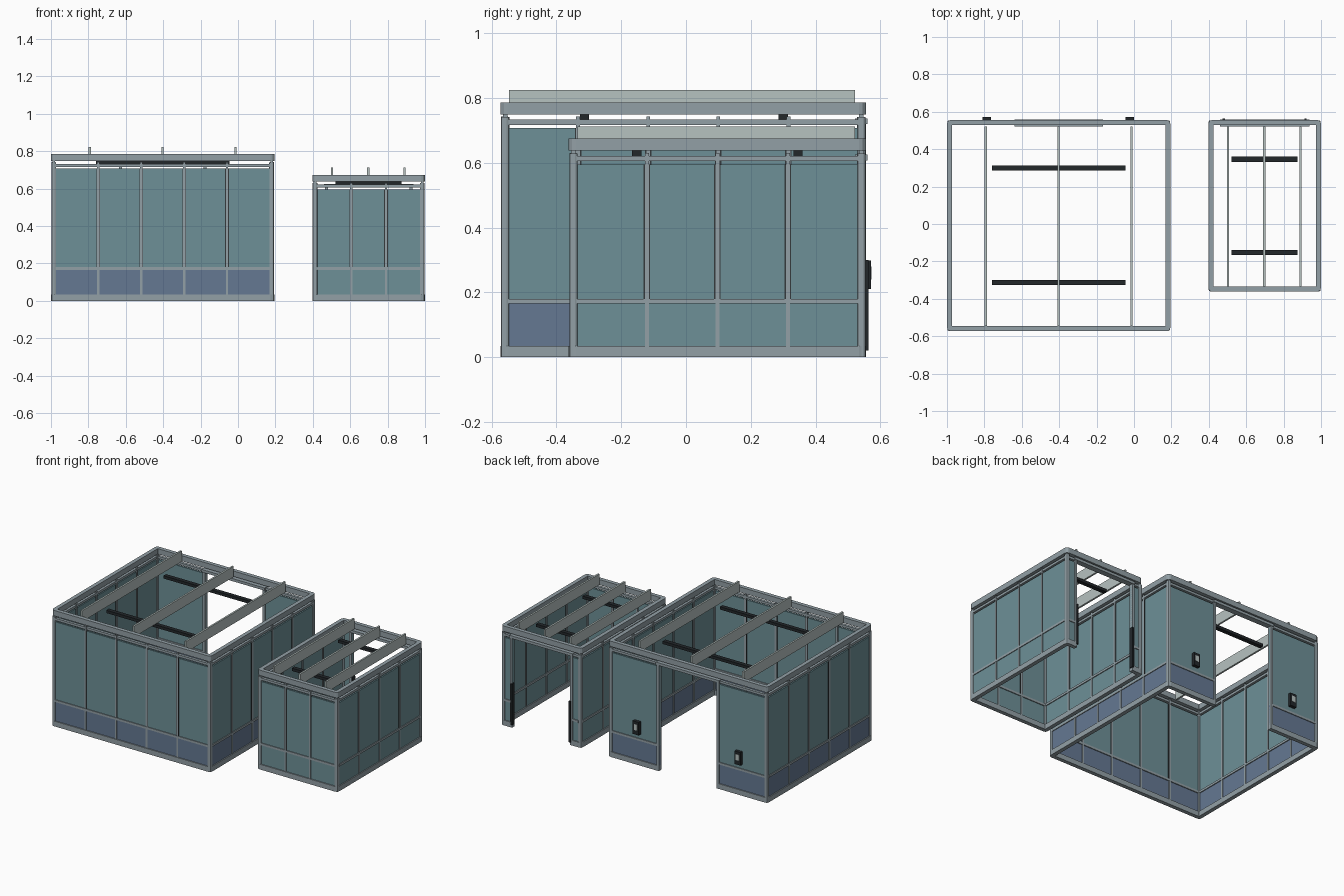
import bpy, bmesh, math

if "Cube" in bpy.data.objects:
    bpy.data.objects.remove(bpy.data.objects["Cube"])


def material(name, col):
    m = bpy.data.materials.new(name)
    m.diffuse_color = (*col, 1)
    m.use_nodes = True
    m.node_tree.nodes["Principled BSDF"].inputs["Base Color"].default_value = m.diffuse_color
    return m


GREY = material("grey aluminium", (0.29, 0.35, 0.38))
TEAL = material("teal glass", (0.155, 0.28, 0.31))
BLUE = material("blue panel", (0.13, 0.19, 0.29))
PALE = material("pale beam", (0.47, 0.54, 0.53))
DARK = material("dark rubber", (0.035, 0.042, 0.046))
BLACK = material("black fitting", (0.016, 0.02, 0.023))


def finish(bm, name, mat):
    bmesh.ops.recalc_face_normals(bm, faces=bm.faces)
    me = bpy.data.meshes.new(name)
    bm.to_mesh(me)
    bm.free()
    me.materials.append(mat)
    ob = bpy.data.objects.new(name, me)
    bpy.context.collection.objects.link(ob)
    return ob


def box(name, mat, x, y, z, bevel=0):
    """Box from (min, max) pairs."""
    bm = bmesh.new()
    bmesh.ops.create_cube(bm, size=1)
    for v in bm.verts:
        v.co = [(a + b) / 2 + c * abs(b - a) for (a, b), c in zip((x, y, z), v.co)]
    if bevel:
        edges = [e for e in bm.edges
                 if abs(e.verts[0].co.z - e.verts[1].co.z) > 1e-4]
        bmesh.ops.bevel(bm, geom=edges, offset=bevel, segments=2,
                        profile=0.5, affect='EDGES')
    return finish(bm, name, mat)


def outline(x0, x1, y0, y1, r):
    """Rounded rectangle, starting and ending on the back side."""
    pts = []
    for cx, cy, a in ((x0 + r, y1 - r, 90), (x0 + r, y0 + r, 180),
                      (x1 - r, y0 + r, 270), (x1 - r, y1 - r, 360)):
        for i in range(4):
            t = math.radians(a + 30 * i)
            pts.append((cx + r * math.cos(t), cy + r * math.sin(t)))
    return pts


def frame(name, x0, x1, y0, y1, z0, z1, w=0.027, door=None):
    """Rounded frame rail, open at the back where a door is given."""
    outer = outline(x0, x1, y0, y1, 0.022)
    inner = outline(x0 + w, x1 - w, y0 + w, y1 - w, 0.003)
    if door:
        outer = [(door[0], y1)] + outer + [(door[1], y1)]
        inner = [(door[0], y1 - w)] + inner + [(door[1], y1 - w)]
    bm = bmesh.new()
    rows = [[bm.verts.new((*p, z)) for p in pts]
            for pts, z in ((outer, z0), (outer, z1), (inner, z1), (inner, z0))]
    n = len(outer)
    for i in range(n - 1 if door else n):
        j = (i + 1) % n
        for k in range(4):
            a, b = rows[k], rows[(k + 1) % 4]
            bm.faces.new((a[i], a[j], b[j], b[i]))
    if door:
        for i in (0, n - 1):
            bm.faces.new([r[i] for r in rows])
    return finish(bm, name, GREY)


def wall(name, axis, a0, a1, face, inward, count, top, lower):
    """Panel wall running along x or y; depth is measured in from its face."""
    def part(label, mat, a, d, z):
        depth = tuple(sorted((face + inward * d[0], face + inward * d[1])))
        x, y = (a, depth) if axis == 'x' else (depth, a)
        box(name + "_" + label, mat, x, y, z)

    part("lower_panel", lower, (a0, a1), (0.007, 0.019), (0.03, 0.17))
    part("upper_panel", TEAL, (a0, a1), (0.007, 0.019), (0.175, top))
    part("mid_rail", GREY, (a0, a1), (0.002, 0.025), (0.165, 0.18))
    part("upper_rail", GREY, (a0, a1), (0.004, 0.023), (top + 0.01, top + 0.026))
    step = (a1 - a0) / count
    for i in range(1, count):
        c = a0 + step * i
        part("post", GREY, (c - 0.006, c + 0.006), (0.003, 0.024), (0.03, top + 0.035))
        part("gasket", DARK, (c - 0.010, c + 0.010), (0.0055, 0.0205), (0.18, top))


def booth(name, x0, x1, y0, y1, top, door, sides, front, lower, beams, lamps, lamp_x):
    head = top + 0.042                      # underside of the top frame
    roof = head + 0.037
    frame(name + "_base_frame", x0, x1, y0, y1, 0, 0.035, door=door)
    frame(name + "_top_frame", x0, x1, y0, y1, head, roof)
    e = 0.024
    wall(name + "_front_wall", 'x', x0 + e, x1 - e, y0, 1, front, top, lower)
    wall(name + "_left_wall", 'y', y0 + e, y1 - e, x0, 1, sides, top, lower)
    wall(name + "_right_wall", 'y', y0 + e, y1 - e, x1, -1, sides, top, lower)
    wall(name + "_back_wall_left", 'x', x0 + e, door[0], y1, -1, 1, top, lower)
    wall(name + "_back_wall_right", 'x', door[1], x1 - e, y1, -1, 1, top, lower)

    # Corner posts
    for x in (x0 + 0.002, x1 - 0.028):
        for y in (y0 + 0.002, y1 - 0.028):
            box(name + "_corner_post", GREY, (x, x + 0.026), (y, y + 0.026),
                (0, head - 0.008), 0.008)
            box(name + "_corner_pin", GREY, (x + 0.006, x + 0.02),
                (y + 0.006, y + 0.02), (head - 0.01, head + 0.001))

    # Door jambs and sliding door header
    for x, s in ((door[0], -1), (door[1], 1)):
        box(name + "_door_jamb", GREY, tuple(sorted((x, x + s * 0.016))),
            (y1 - 0.027, y1), (0, top + 0.03))
    box(name + "_door_header", GREY, (door[0] - 0.02, door[1] + 0.02),
        (y1 - 0.034, y1 + 0.004), (top + 0.012, top + 0.03))

    # Roof beams
    for x in beams:
        box(name + "_roof_beam", PALE, (x - 0.006, x + 0.006),
            (y0 + 0.027, y1 - 0.035), (head + 0.002, roof + 0.038))
    # Lamp bars hanging below the beams
    for y in lamps:
        box(name + "_lamp_bar", BLACK, lamp_x, (y - 0.014, y + 0.014),
            (head - 0.016, head + 0.003))


booth("large_booth", -1.0, 0.195, -0.573, 0.556, 0.707, (-0.62, -0.185), 5, 5, BLUE,
      (-0.793, -0.403, -0.013), (-0.313, 0.3), (-0.76, -0.045))
booth("small_booth", 0.397, 1.0, -0.362, 0.556, 0.595, (0.48, 0.917), 4, 3, TEAL,
      (0.503, 0.696, 0.89), (-0.152, 0.346), (0.52, 0.875))

# Control boxes on the back of the large booth
for x in (-0.787, -0.022):
    box("control_box", BLACK, (x - 0.023, x + 0.023), (0.545, 0.571), (0.21, 0.298))
    box("control_screen", PALE, (x - 0.013, x + 0.013), (0.57, 0.573), (0.24, 0.28))

# Sensor strips beside the small booth doorway
for x in (0.474, 0.911):
    box("sensor_strip", BLACK, (x, x + 0.012), (0.535, 0.563), (0.02, 0.3))
